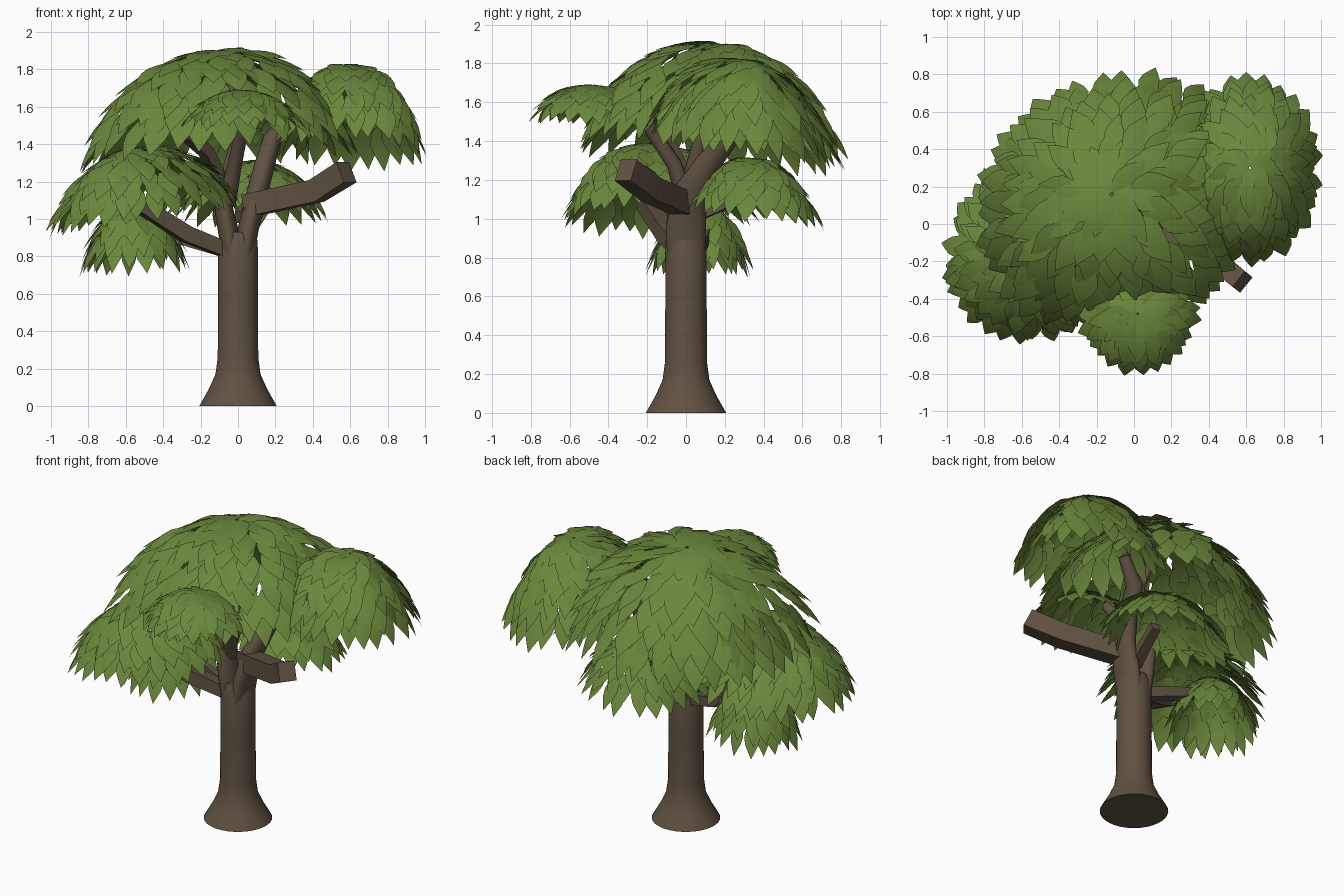
import bpy, bmesh, math, random
from mathutils import Vector

random.seed(4)
cube = bpy.data.objects.get("Cube")
if cube:
    bpy.data.objects.remove(cube)


def material(name, rgb):
    mat = bpy.data.materials.new(name)
    mat.use_nodes = True
    mat.diffuse_color = (*rgb, 1)
    mat.node_tree.nodes["Principled BSDF"].inputs["Base Color"].default_value = (*rgb, 1)
    return mat


bark = material("bark_brown", (0.118, 0.084, 0.055))
green = material("leaf_green", (0.145, 0.245, 0.045))


def finish(bm, name, mat, angle=40):
    mesh = bpy.data.meshes.new(name)
    bm.to_mesh(mesh)
    bm.free()
    mesh.materials.append(mat)
    mesh.shade_smooth()
    mesh.set_sharp_from_angle(angle=math.radians(angle))
    obj = bpy.data.objects.new(name, mesh)
    bpy.context.collection.objects.link(obj)
    return obj


def tube(name, points, radii, sides):
    """Capped tube through points; radii are (side, up) pairs."""
    bm = bmesh.new()
    pts = [Vector(p) for p in points]
    whole = (pts[-1] - pts[0]).normalized()
    ref = Vector((0, 1, 0)) if whole.z > 0.75 else Vector((0, 0, 1))
    rings = []
    for i, p in enumerate(pts):
        t = (pts[min(i + 1, len(pts) - 1)] - pts[max(i - 1, 0)]).normalized()
        side = ref.cross(t).normalized()
        up = t.cross(side)
        ring = []
        for k in range(sides):
            a = math.tau * (k + 0.5) / sides
            ring.append(bm.verts.new(p + side * math.cos(a) * radii[i][0] + up * math.sin(a) * radii[i][1]))
        rings.append(ring)
    for low, high in zip(rings, rings[1:]):
        for k in range(sides):
            n = (k + 1) % sides
            bm.faces.new((low[k], low[n], high[n], high[k]))
    bm.faces.new(rings[0][::-1])
    bm.faces.new(rings[-1])
    return finish(bm, name, bark)


# Trunk with flared foot
profile = [(0, 0.208), (0.09, 0.157), (0.17, 0.121), (0.26, 0.109), (0.6, 0.107), (0.88, 0.106), (0.93, 0.09)]
tube("trunk", [(0, 0, z) for z, r in profile], [(r, r) for z, r in profile], 32)

# Forked upper limbs
tube("right_limb", [(-0.035, 0, 0.8), (-0.055, 0, 0.95), (-0.09, 0, 1.13), (-0.11, -0.01, 1.26)],
     [(0.05, 0.098), (0.055, 0.104), (0.045, 0.085), (0.035, 0.04)], 24)
tube("left_limb", [(0.035, 0, 0.8), (0.056, 0, 0.95), (0.1, 0.02, 1.13), (0.14, 0.11, 1.28), (0.18, 0.22, 1.42), (0.3, 0.26, 1.56)],
     [(0.05, 0.098), (0.056, 0.104), (0.058, 0.09), (0.055, 0.065), (0.05, 0.055), (0.035, 0.035)], 24)
tube("front_limb", [(-0.06, 0, 1.08), (-0.02, -0.06, 1.28), (0.03, -0.22, 1.52)],
     [(0.05, 0.05), (0.04, 0.04), (0.035, 0.035)], 12)
tube("crown_limb", [(-0.08, 0, 1.1), (-0.02, 0.06, 1.35), (0.04, 0.1, 1.5), (-0.04, 0.13, 1.72)],
     [(0.05, 0.05), (0.04, 0.04), (0.03, 0.03), (0.025, 0.025)], 12)
tube("right_twig", [(-0.09, 0, 1.2), (-0.17, -0.08, 1.36), (-0.31, -0.2, 1.49)],
     [(0.04, 0.04), (0.045, 0.045), (0.05, 0.05)], 4)

# Square cut branches
tube("left_branch", [(0.05, 0, 1.07), (0.42, -0.18, 1.15), (0.58, -0.31, 1.25)],
     [(0.075, 0.085), (0.075, 0.085), (0.075, 0.085)], 4)
tube("right_branch", [(-0.03, 0, 0.82), (-0.28, -0.1, 0.92), (-0.53, -0.21, 1.08)],
     [(0.055, 0.055), (0.06, 0.06), (0.055, 0.055)], 4)
tube("low_branch", [(-0.03, 0.02, 0.82), (-0.25, 0.08, 0.88), (-0.44, 0.1, 0.94)],
     [(0.05, 0.05), (0.045, 0.045), (0.04, 0.04)], 4)
tube("back_branch", [(0.02, 0.03, 1.01), (0.05, 0.15, 1.06), (0.08, 0.3, 1.13)],
     [(0.05, 0.05), (0.045, 0.045), (0.04, 0.04)], 4)

# Leaf outline: distance along the leaf, half width share
LEAF = [(0, 0.3), (0.2, 0.78), (0.4, 1), (0.62, 0.8), (0.83, 0.36)]
STEEP = math.radians(75)


def canopy(name, centre, reach, drop, tilt, length, corners=(0, 0, 0, 0)):
    """Dome of overlapping leaves; reach is -x, +x, -y, +y;
    corners widen the front right, front left, back right and back left."""
    bm = bmesh.new()
    c = Vector(centre)

    def surface(f, a):
        phi = f * STEEP
        east, north = math.cos(a) > 0, math.sin(a) > 0
        r = math.sin(phi) / math.sin(STEEP) * (1 + corners[east + 2 * north] * abs(math.sin(2 * a)))
        x = math.cos(a) * r * reach[east]
        y = math.sin(a) * r * reach[2 + north]
        fall = drop * (1 - math.cos(phi)) / (1 - math.cos(STEEP))
        return c + Vector((x, y, tilt[0] * x + tilt[1] * y - fall))

    radius = sum(reach) / 4
    span = length / (math.hypot(radius, drop) * 1.08)
    last = 1 - span * 0.85
    rows = max(5, round(last / span * 3))
    for row in range(rows + 1):
        start = last * row / rows
        ring = math.sin((start + span * 0.5) * STEEP) * radius * math.tau
        count = max(7, round(ring / (length * 0.43)))
        for k in range(count):
            a = math.tau * (k + 0.5 * (row % 2) + random.uniform(-0.2, 0.2)) / count
            f = start + random.uniform(-0.12, 0.06) * span * (row > 0)
            base = surface(max(f, 0.01), a)
            tip = surface(f + span, a)
            along = tip - base
            side = Vector((0, 0, 1)).cross(along).normalized()
            out = along.cross(side).normalized()
            # Tips lift away from the dome like loose shingles, more so near the hem
            tip = tip + out * length * (0.06 + 0.28 * f) * random.uniform(0.6, 1.4)
            along = tip - base
            twist = out * random.uniform(-0.2, 0.2)
            half = length * random.uniform(0.25, 0.31)
            left, mid, right = [], [], []
            for u, w in LEAF:
                p = base + along * u + out * length * 0.2 * u * (1 - u)
                edge = (side + twist) * half * w
                left.append(bm.verts.new(p + edge - out * half * w * 0.12))
                mid.append(bm.verts.new(p))
                right.append(bm.verts.new(p - edge - out * half * w * 0.12))
            end = bm.verts.new(tip)
            for i in range(len(LEAF) - 1):
                bm.faces.new((right[i], right[i + 1], mid[i + 1], mid[i]))
                bm.faces.new((mid[i], mid[i + 1], left[i + 1], left[i]))
            bm.faces.new((right[-1], end, mid[-1]))
            bm.faces.new((mid[-1], end, left[-1]))
    return finish(bm, name, green, 60)


# Foliage clumps
canopy("crown_leaves", (-0.12, 0.16, 1.9), (0.64, 0.66, 0.62, 0.57), 0.58, (0.09, -0.09), 0.25, (0.16, 0.1, -0.02, 0.18))
canopy("left_leaves", (0.62, 0.3, 1.82), (0.4, 0.33, 0.47, 0.44), 0.46, (-0.05, -0.18), 0.21)
canopy("front_leaves", (0.02, -0.48, 1.69), (0.28, 0.29, 0.29, 0.32), 0.2, (0, -0.06), 0.17)
canopy("right_leaves", (-0.55, -0.21, 1.38), (0.42, 0.5, 0.37, 0.53), 0.39, (0.16, 0), 0.2)
canopy("low_leaves", (-0.57, 0.07, 1.09), (0.24, 0.27, 0.23, 0.23), 0.36, (0.05, 0), 0.17)
canopy("back_leaves", (0.08, 0.36, 1.31), (0.42, 0.36, 0.31, 0.29), 0.31, (0, -0.15), 0.19)
